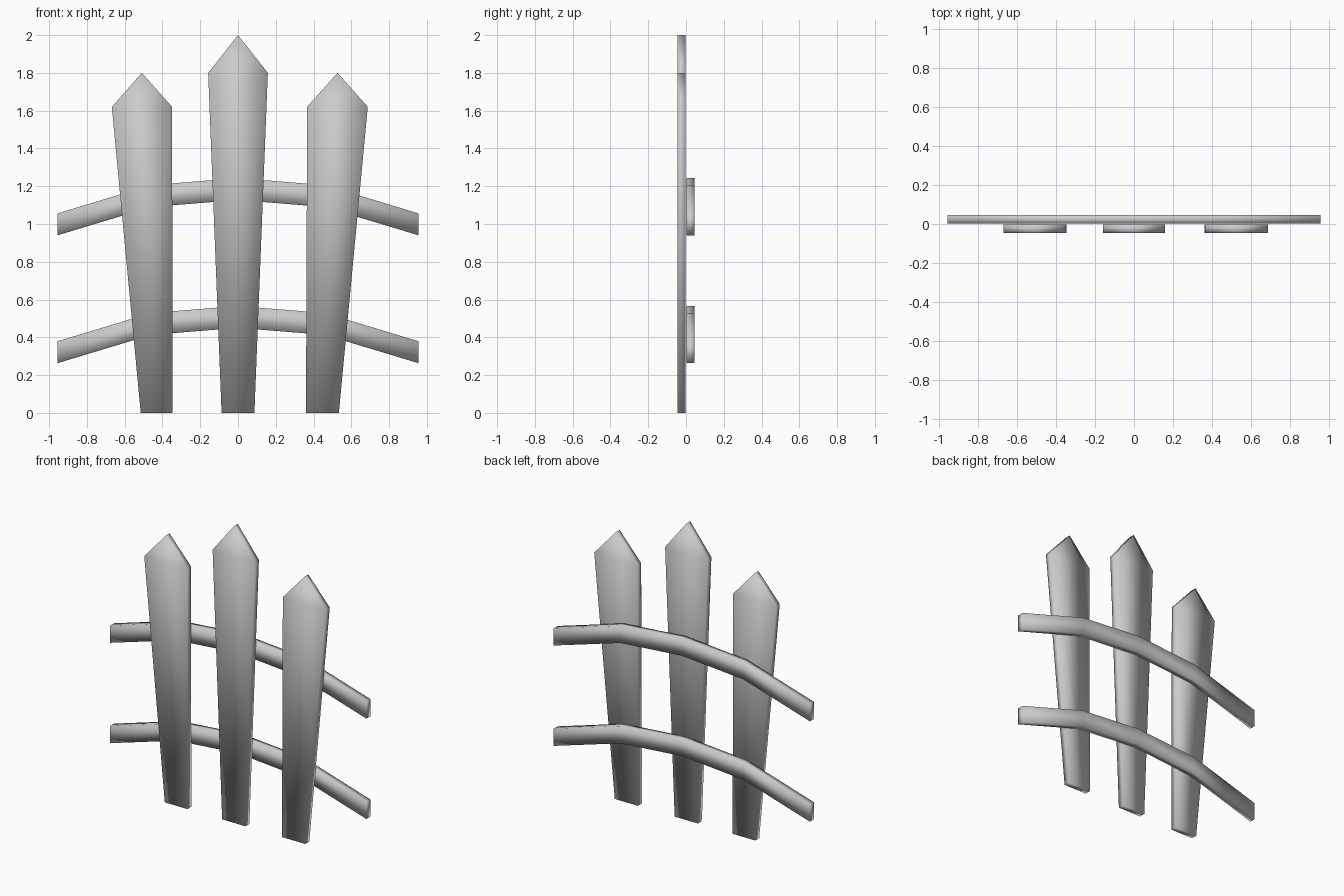
import bpy, bmesh

if "Cube" in bpy.data.objects:
    bpy.data.objects.remove(bpy.data.objects["Cube"])


def slab(name, points, faces, y0, y1):
    """Flat outline faces (x, z) at y0, extruded back to y1, softly shaded."""
    bm = bmesh.new()
    verts = [bm.verts.new((x, y0, z)) for x, z in points]
    flat = [bm.faces.new([verts[i] for i in f]) for f in faces]
    ext = bmesh.ops.extrude_face_region(bm, geom=flat, use_keep_orig=True)
    moved = [g for g in ext["geom"] if isinstance(g, bmesh.types.BMVert)]
    bmesh.ops.translate(bm, verts=moved, vec=(0, y1 - y0, 0))
    bmesh.ops.recalc_face_normals(bm, faces=bm.faces)
    for f in bm.faces:
        f.smooth = True
    mesh = bpy.data.meshes.new(name)
    bm.to_mesh(mesh)
    bm.free()
    obj = bpy.data.objects.new(name, mesh)
    bpy.context.collection.objects.link(obj)
    return obj


# Pickets: bottom edge, shoulder edge, shoulder height, tip
def picket(name, b0, b1, s0, s1, shoulder, tip_x, tip_z):
    pts = [(b0, 0), (b1, 0), (s1, shoulder), (s0, shoulder), (tip_x, tip_z)]
    slab(name, pts, [(0, 1, 2, 3), (3, 2, 4)], -0.045, -0.003)


picket("left_picket", -0.515, -0.346, -0.668, -0.349, 1.62, -0.509, 1.80)
picket("middle_picket", -0.087, 0.087, -0.158, 0.158, 1.80, 0.0, 2.0)
picket("right_picket", 0.36, 0.534, 0.366, 0.687, 1.62, 0.527, 1.80)

# Bowed rails behind the pickets
RAIL_PATH = [(-0.956, 0.94), (-0.46, 1.09), (0, 1.127), (0.46, 1.09), (0.956, 0.94)]
for name, drop in (("upper_rail", 0.0), ("lower_rail", 0.677)):
    low = [(x, z - drop) for x, z in RAIL_PATH]
    high = [(x, z + 0.116) for x, z in low]
    quads = [(i, i + 1, i + 6, i + 5) for i in range(4)]
    slab(name, low + high, quads, 0.003, 0.045)
